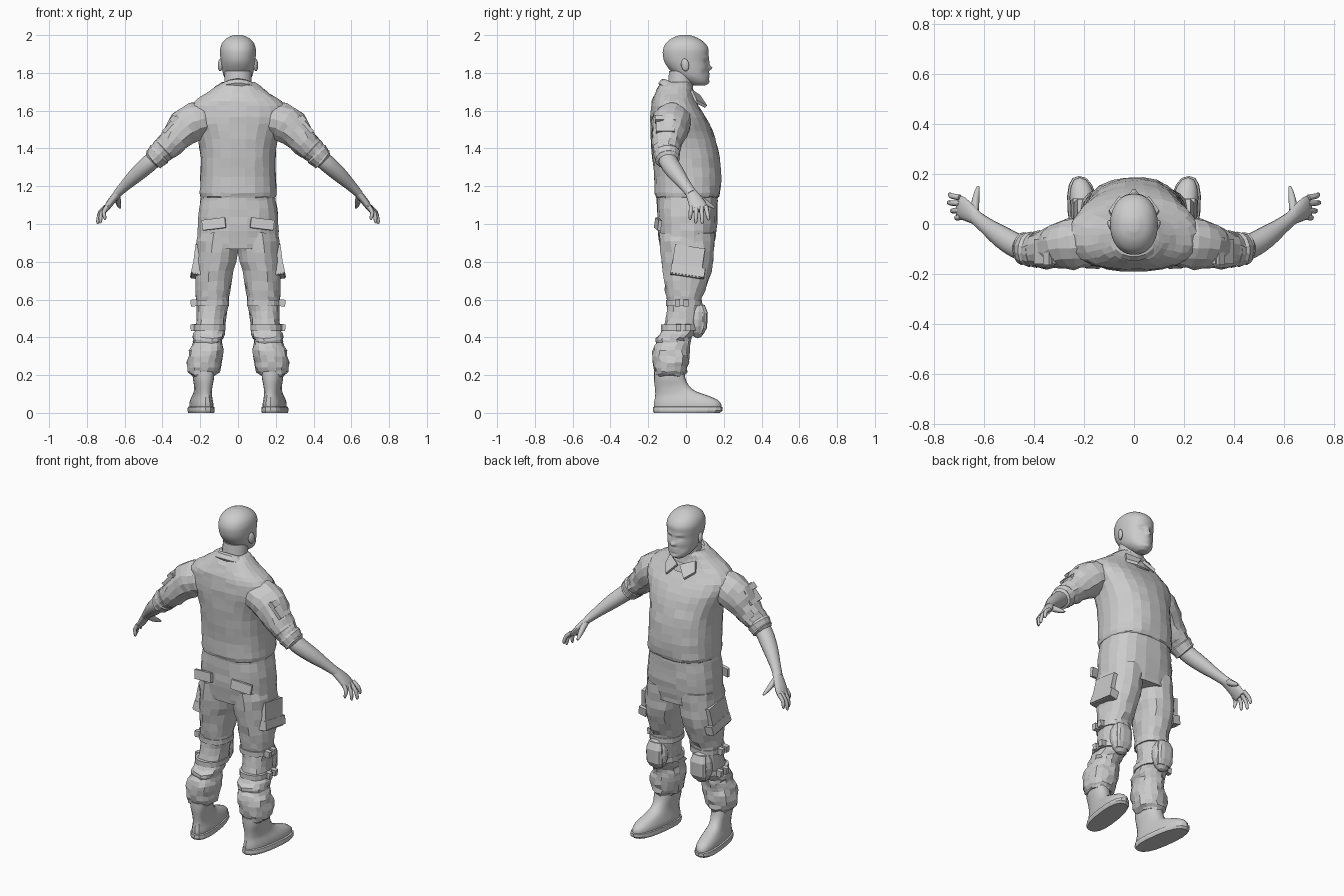
import bpy, bmesh, math, random
from mathutils import Vector, Matrix, Euler

random.seed(4)


def finish(name, bm, mirror=False, smooth=None):
    bmesh.ops.recalc_face_normals(bm, faces=bm.faces)
    me = bpy.data.meshes.new(name)
    bm.to_mesh(me)
    bm.free()
    ob = bpy.data.objects.new(name, me)
    bpy.context.collection.objects.link(ob)
    if smooth:
        bpy.ops.object.select_all(action='DESELECT')
        ob.select_set(True)
        bpy.context.view_layer.objects.active = ob
        bpy.ops.object.shade_smooth_by_angle(angle=math.radians(smooth))
    if mirror:
        ob.modifiers.new("mirror", 'MIRROR').use_mirror_merge = False
    return ob


def skin(bm, rings, cap=True):
    loops = [[bm.verts.new(p) for p in r] for r in rings]
    n = len(loops[0])
    for a, b in zip(loops, loops[1:]):
        for i in range(n):
            bm.faces.new((a[i], a[(i + 1) % n], b[(i + 1) % n], b[i]))
    if cap:
        bm.faces.new(loops[0])
        bm.faces.new(loops[-1])


def refine(rows, sub):
    # Catmull-Rom between profile rows
    out = []
    for i in range(len(rows) - 1):
        p = [rows[max(i - 1, 0)], rows[i], rows[i + 1], rows[min(i + 2, len(rows) - 1)]]
        for k in range(sub):
            t = k / sub
            out.append([0.5 * (2 * b + (c - a) * t + (2 * a - 5 * b + 4 * c - d) * t * t
                               + (3 * b - a - 3 * c + d) * t ** 3) for a, b, c, d in zip(*p)])
    return out + [list(rows[-1])]


def loft(rows, n=16, power=2.3, sub=1, jitter=0, shear=0, tilt=0, cap=True):
    # rows: z, x min, x max, y min, y max
    bm = bmesh.new()
    rings = []
    for z, x0, x1, y0, y1 in refine(rows, sub):
        ring = []
        for i in range(n):
            a = 2 * math.pi * (i + 0.5) / n
            c, s = math.cos(a), math.sin(a)
            x = (x0 + x1) / 2 + (x1 - x0) / 2 * math.copysign(abs(c) ** (2 / power), c)
            y = (y0 + y1) / 2 + (y1 - y0) / 2 * math.copysign(abs(s) ** (2 / power), s)
            j = Vector([random.uniform(-jitter, jitter) for _ in range(3)])
            ring.append(Vector((x + shear * (y + 0.08), y, z + tilt * y)) + j)
        rings.append(ring)
    skin(bm, rings, cap)
    return bm


def sym(rows):
    return [(z, -h, h, y0, y1) for z, h, y0, y1 in rows]


def tube(path, n=12, sub=1, jitter=0, bm=None):
    # path: x, y, z, radius along y, radius across
    bm = bm or bmesh.new()
    rows = refine(path, sub)
    pts = [Vector(r[:3]) for r in rows]
    rings = []
    for i, r in enumerate(rows):
        t = (pts[min(i + 1, len(pts) - 1)] - pts[max(i - 1, 0)]).normalized()
        u = Vector((0, 1, 0))
        u = (u - t * u.dot(t)).normalized()
        v = t.cross(u)
        rings.append([pts[i] + u * (r[3] * math.cos(a) + random.uniform(-jitter, jitter))
                      + v * (r[4] * math.sin(a) + random.uniform(-jitter, jitter))
                      for a in (2 * math.pi * k / n for k in range(n))])
    skin(bm, rings)
    return bm


def box(bm, loc, size, rot=(0, 0, 0)):
    m = Matrix.LocRotScale(Vector(loc), Euler(rot), Vector(size))
    bmesh.ops.create_cube(bm, size=1, matrix=m)


# Head with sculpted face
bm = loft(sym([(1.732, .03, .035, .10), (1.75, .054, .0, .117), (1.78, .074, -.05, .12),
               (1.82, .085, -.09, .12), (1.86, .091, -.115, .117), (1.90, .095, -.123, .12),
               (1.93, .094, -.12, .118), (1.96, .083, -.104, .098), (1.985, .058, -.072, .062),
               (2.0, .022, -.032, .022)]), n=56, power=2.15, sub=5)
bumps = [(0, 1.853, .010, .018, .012), (0, 1.826, .014, .011, .024), (.03, 1.880, .026, .007, .007),
         (.034, 1.862, .014, .009, -.012), (.034, 1.861, .008, .005, .007), (0, 1.793, .022, .005, .008),
         (0, 1.778, .020, .005, .007), (0, 1.75, .022, .012, .008), (.05, 1.80, .018, .02, -.006)]
for v in bm.verts:
    if v.co.y > .02:
        ax, z = abs(v.co.x), v.co.z
        v.co.y += sum(d * math.exp(-((ax - x) / sx) ** 2 - ((z - cz) / sz) ** 2)
                      for x, cz, sx, sz, d in bumps)
finish("head", bm, smooth=60)

# Ears
bm = bmesh.new()
bmesh.ops.create_uvsphere(bm, u_segments=12, v_segments=8, radius=1, matrix=Matrix.LocRotScale(
    Vector((.094, -.005, 1.842)), Euler((.15, 0, -.35)), Vector((.011, .022, .034))))
finish("ears", bm, True, 60)

# Neck
finish("neck", loft(sym([(1.62, .085, -.10, .06), (1.70, .076, -.10, .04), (1.76, .073, -.095, .04),
                         (1.81, .07, -.09, .05)]), n=20, power=2, sub=2), smooth=60)

# Shirt body
finish("shirt", loft(sym([(1.14, .198, -.158, .17), (1.165, .205, -.167, .183), (1.25, .2, -.17, .186),
                          (1.35, .2, -.18, .178), (1.45, .213, -.187, .155), (1.53, .245, -.19, .125),
                          (1.60, .262, -.187, .085), (1.65, .23, -.18, .052), (1.69, .17, -.165, .038),
                          (1.73, .118, -.145, .03), (1.75, .085, -.12, .025)]),
                     n=24, power=2.4, sub=2, jitter=.003))

# Collar band and front points
finish("collar", loft(sym([(1.70, .08, -.10, .05), (1.712, .085, -.115, .052), (1.70, .1, -.132, .06),
                           (1.672, .122, -.148, .072), (1.66, .115, -.14, .06)]),
                      n=20, power=2, tilt=-.5, cap=False))
bm = bmesh.new()
pts = [(.008, .062, 1.672), (.085, .02, 1.70), (.10, .045, 1.645), (.06, .10, 1.615)]
skin(bm, [[Vector(p) for p in pts], [Vector(p) + Vector((0, .012, .012)) for p in pts]])
finish("collar_points", bm, True)

# Sleeves, rolled cuffs and arm pockets
finish("sleeves", tube([(.16, -.07, 1.56, .09, .085), (.225, -.075, 1.545, .105, .10),
                        (.28, -.085, 1.51, .098, .098), (.33, -.097, 1.455, .085, .082),
                        (.38, -.103, 1.405, .075, .068), (.42, -.103, 1.37, .064, .058)],
                       n=14, sub=2, jitter=.005), True)
finish("sleeve_cuffs", tube([(.385, -.104, 1.40, .064, .058), (.39, -.104, 1.395, .074, .068),
                             (.41, -.103, 1.378, .066, .061), (.418, -.102, 1.37, .071, .066),
                             (.44, -.099, 1.347, .064, .059), (.448, -.098, 1.342, .066, .06),
                             (.455, -.097, 1.335, .05, .046)], n=14, jitter=.002), True)
bm = bmesh.new()
box(bm, (.357, -.11, 1.527), (.02, .10, .11), (0, -.75, 0))
box(bm, (.342, -.11, 1.555), (.03, .11, .035), (0, -.75, 0))
finish("arm_pockets", bm, True)

# Forearms
finish("forearms", tube([(.40, -.105, 1.385, .045, .045), (.46, -.093, 1.33, .05, .047),
                         (.53, -.052, 1.268, .045, .042), (.595, -.005, 1.206, .033, .03),
                         (.64, .03, 1.16, .029, .022)], n=14, sub=3), True, 60)

# Hands
bm = tube([(.625, .02, 1.175, .028, .021), (.655, .042, 1.14, .038, .02),
           (.685, .062, 1.10, .046, .018), (.703, .072, 1.072, .044, .013)], n=12, sub=2)
for y0, y1, x1, z1 in [(.028, .022, .705, 1.022), (.055, .052, .728, 1.004),
                       (.082, .086, .742, 1.0), (.106, .118, .738, 1.02)]:
    x0, z0 = .69 + .08 * y0, 1.092
    tube([(x0, y0, z0, .012, .012), ((x0 + x1) / 2 + .012, (y0 + y1) / 2, (z0 + z1) / 2 + .006, .011, .011),
          (x1, y1, z1 + .012, .009, .009), (x1, y1, z1, .004, .004)], n=8, sub=2, bm=bm)
tube([(.64, .05, 1.15, .018, .018), (.636, .09, 1.122, .017, .016), (.63, .125, 1.10, .012, .012),
      (.625, .15, 1.085, .005, .006)], n=8, sub=2, bm=bm)
finish("hands", bm, True, 60)

# Trousers
finish("trouser_seat", loft(sym([(.87, .215, -.135, .148), (.93, .217, -.145, .158), (1.0, .215, -.152, .166),
                                 (1.08, .208, -.155, .168), (1.16, .195, -.155, .168)]),
                            n=20, power=2.5, sub=2, jitter=.003))
finish("trouser_legs", loft([(.95, .0, .212, -.14, .15), (.85, .002, .222, -.135, .15),
                             (.75, .025, .225, -.122, .135), (.65, .042, .224, -.11, .10),
                             (.58, .052, .22, -.10, .075), (.50, .066, .22, -.108, .07),
                             (.44, .072, .228, -.125, .055), (.40, .075, .238, -.16, .03),
                             (.37, .085, .235, -.158, .022), (.33, .078, .258, -.176, .018),
                             (.27, .086, .27, -.175, .015), (.22, .10, .265, -.166, .004),
                             (.195, .125, .245, -.155, -.012)],
                            n=16, sub=2, jitter=.006), True)

# Trouser pockets
bm = bmesh.new()
box(bm, (.214, .01, .80), (.045, .16, .16), (-.15, -.13, 0))
box(bm, (.222, .01, .75), (.05, .18, .05), (-.15, -.2, 0))
finish("thigh_pockets", bm, True)
bm = bmesh.new()
box(bm, (.128, -.148, 1.0), (.125, .018, .055), (-.12, .12, .15))
finish("back_pocket_flaps", bm, True)

# Knee pads, straps and buckles
bm = bmesh.new()
bmesh.ops.create_uvsphere(bm, u_segments=14, v_segments=8, radius=1, matrix=Matrix.LocRotScale(
    Vector((.148, .062, .495)), Euler((0, 0, -.1)), Vector((.066, .05, .1))))
finish("knee_pads", bm, True)
finish("knee_pad_plates", loft([(.42, .105, .19, .05, .095), (.45, .095, .2, .05, .112),
                                (.53, .095, .2, .05, .116), (.57, .108, .19, .05, .10)], n=12, power=3), True)
for name, z, x0, x1, y0, y1 in [("upper_knee_straps", .567, .045, .228, -.107, .085),
                                ("lower_knee_straps", .437, .064, .234, -.135, .066)]:
    finish(name, loft([(z, x0, x1, y0, y1), (z + .03, x0, x1, y0, y1)], n=16), True)
bm = bmesh.new()
for z, y in [(.582, .0), (.582, -.045), (.452, -.04), (.452, .01)]:
    box(bm, (.234, y, z), (.034, .028, .036), (0, .1, 0))
finish("strap_buckles", bm, True)

# Boots and soles
finish("boots", loft([(.015, .128, .238, -.168, .185), (.045, .125, .24, -.17, .187),
                      (.07, .13, .236, -.166, .165), (.092, .135, .23, -.163, .115),
                      (.115, .138, .228, -.163, .05), (.145, .136, .23, -.166, .015),
                      (.18, .13, .238, -.17, -.002), (.22, .128, .24, -.17, -.01)],
                     n=18, power=2.4, sub=2, shear=.13), True, 40)
finish("boot_soles", loft([(0, .122, .246, -.17, .18), (.012, .118, .25, -.176, .193),
                           (.03, .12, .247, -.175, .193), (.034, .128, .24, -.168, .185)],
                          n=18, power=2.5, shear=.13), True)
